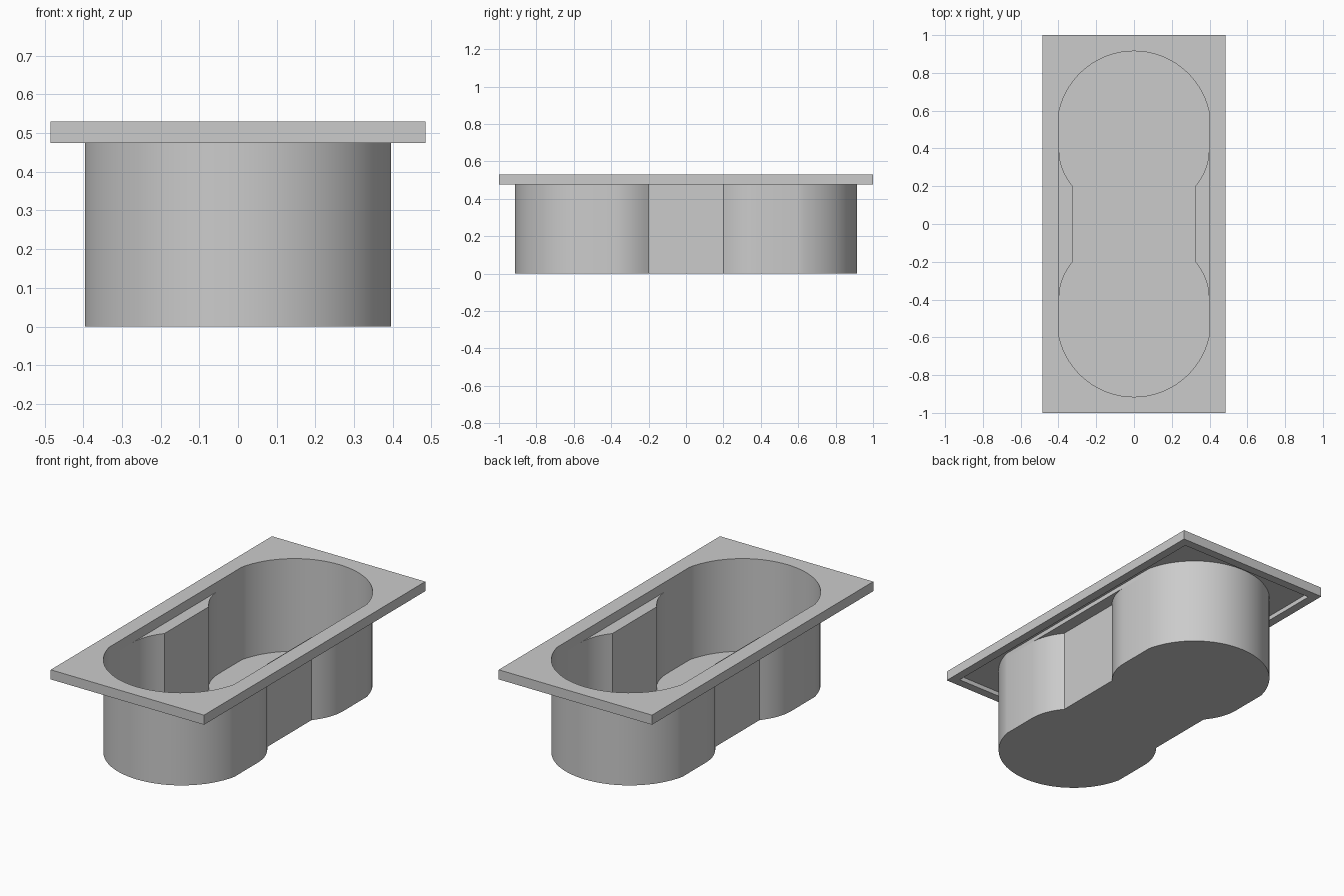
import bpy, bmesh, math
from mathutils import Vector

cube = bpy.data.objects.get("Cube")
if cube:
    bpy.data.objects.remove(cube, do_unlink=True)

grey = bpy.data.materials.new("light grey")
grey.use_nodes = True
grey.diffuse_color = (0.6, 0.6, 0.6, 1)
grey.node_tree.nodes["Principled BSDF"].inputs["Base Color"].default_value = (0.6, 0.6, 0.6, 1)

TOP, UNDER, CEILING = 0.53, 0.475, 0.5
HALF, SHOULDER, END = 0.396, 0.6, 0.915   # basin half width, arc start, tip
WAIST_X, WAIST_Y, NECK_Y = 0.325, 0.2, 0.385


def end_arc(steps=32):
    """Rounded end at +y, running from +x to -x."""
    rise = END - SHOULDER
    radius = (HALF ** 2 + rise ** 2) / (2 * rise)
    centre = END - radius
    sweep = math.atan2(HALF, SHOULDER - centre)
    angles = [sweep * (1 - 2 * i / steps) for i in range(steps + 1)]
    return [(radius * math.sin(a), centre + radius * math.cos(a)) for a in angles]


def neck(steps=8):
    """Curve from the waist out to the full width, at +x +y."""
    a, b, c = Vector((WAIST_X, WAIST_Y)), Vector((HALF, 0.29)), Vector((HALF, NECK_Y))
    ts = [i / steps for i in range(steps + 1)]
    return [tuple(a * (1 - t) ** 2 + b * 2 * t * (1 - t) + c * t * t) for t in ts]


def turned(points):
    return [(-x, -y) for x, y in points]


def rectangle(x, y):
    return [(x, -y), (x, y), (-x, y), (-x, -y)]


arc, curve = end_arc(), neck()
stadium = arc + turned(arc)
half_outline = curve + arc + [(-x, y) for x, y in reversed(curve)]
waisted = half_outline + turned(half_outline)


def loop(bm, points, z):
    return [bm.verts.new((x, y, z)) for x, y in points]


def wall(bm, points, low, high):
    a, b = loop(bm, points, low), loop(bm, points, high)
    for i in range(len(a)):
        j = (i + 1) % len(a)
        bm.faces.new((a[i], a[j], b[j], b[i]))


def ring(bm, outer, inner, z, up):
    """Flat face with a hole in it."""
    edges = []
    for points in (outer, inner):
        vs = loop(bm, points, z)
        edges += [bm.edges.new((vs[i - 1], vs[i])) for i in range(len(vs))]
    made = bmesh.ops.triangle_fill(bm, edges=edges, use_beauty=True, normal=(0, 0, 1))
    for f in made["geom"]:
        if isinstance(f, bmesh.types.BMFace):
            f.normal_update()
            if (f.normal.z > 0) != up:
                f.normal_flip()


def finish(bm, name):
    bmesh.ops.remove_doubles(bm, verts=bm.verts, dist=0.0005)
    # merge the fill triangles back into clean flat faces
    bmesh.ops.dissolve_limit(bm, angle_limit=0.001, verts=[], edges=bm.edges)
    mesh = bpy.data.meshes.new(name)
    bm.to_mesh(mesh)
    bm.free()
    mesh.materials.append(grey)
    ob = bpy.data.objects.new(name, mesh)
    bpy.context.collection.objects.link(ob)
    bpy.ops.object.select_all(action="DESELECT")
    ob.select_set(True)
    bpy.context.view_layer.objects.active = ob
    bpy.ops.object.shade_smooth_by_angle(angle=math.radians(30))
    return ob


# Rim: rectangular plate, hollow underneath, with a long rounded opening
bm = bmesh.new()
outer, inner = rectangle(0.485, 1), rectangle(0.435, 0.95)
ring(bm, outer, stadium, TOP, True)
wall(bm, outer, UNDER, TOP)
ring(bm, outer, inner, UNDER, False)
wall(bm, inner[::-1], UNDER, CEILING)
ring(bm, inner, stadium, CEILING, False)
wall(bm, stadium[::-1], UNDER, TOP)
finish(bm, "rim")

# Basin: waisted side wall and flat floor
bm = bmesh.new()
wall(bm, waisted, 0, UNDER)
bm.faces.new(loop(bm, waisted[::-1], 0))
finish(bm, "basin")

# Armrest ledges between the waist and the straight opening
for side, name in ((1, "left_ledge"), (-1, "right_ledge")):
    bm = bmesh.new()
    shape = [(x, -y) for x, y in reversed(curve)] + curve
    bm.faces.new(loop(bm, [(side * x, y) for x, y in shape][::-side], UNDER))
    finish(bm, name)
